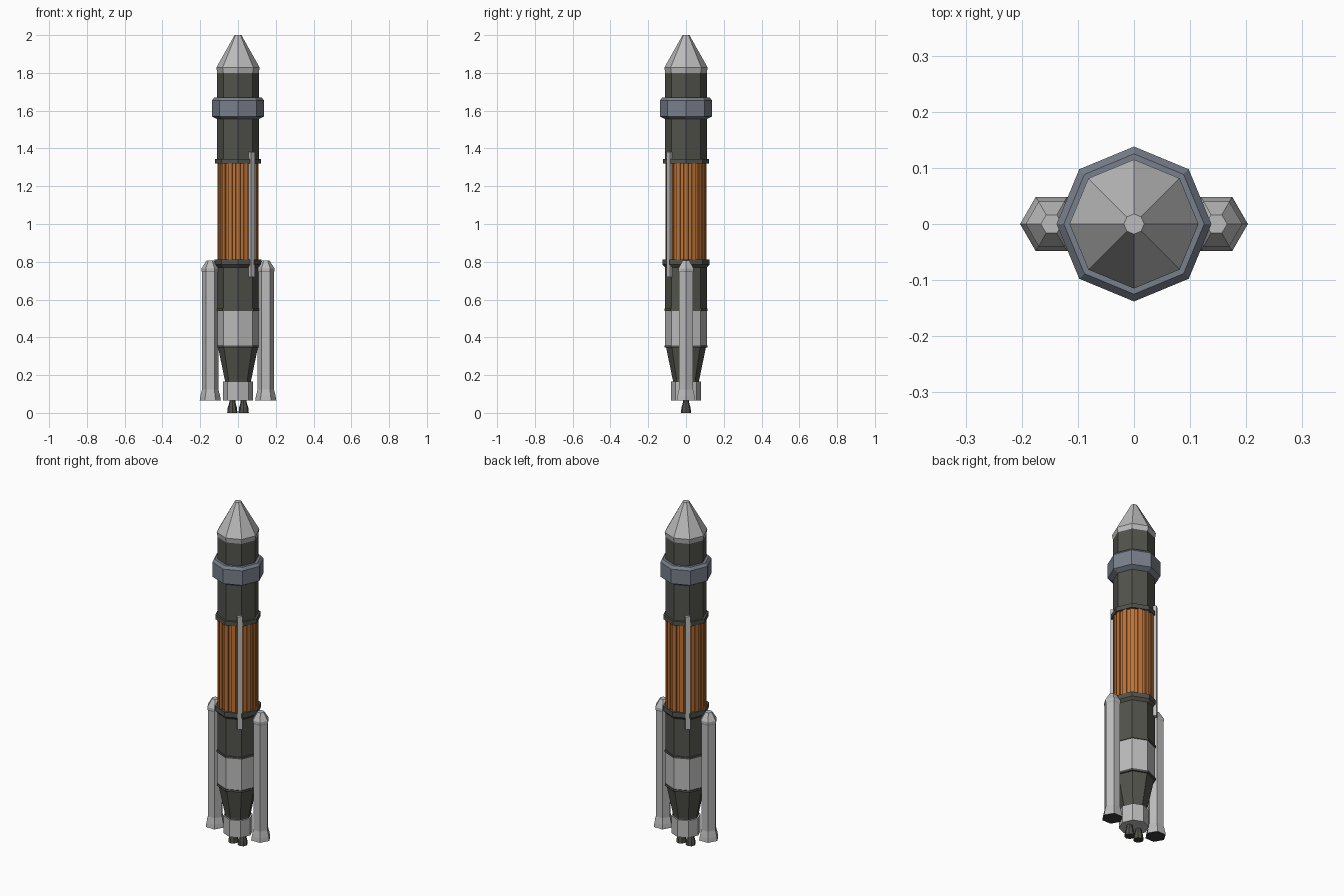
import bpy, bmesh, math
from mathutils import Matrix

if "Cube" in bpy.data.objects:
    bpy.data.objects.remove(bpy.data.objects["Cube"])


def mat(name, r, g, b):
    m = bpy.data.materials.new(name)
    m.diffuse_color = (r, g, b, 1)
    m.use_nodes = True
    m.node_tree.nodes["Principled BSDF"].inputs["Base Color"].default_value = m.diffuse_color
    return m


LIGHT = mat("light_grey", 0.50, 0.50, 0.50)
DARK = mat("dark_olive_grey", 0.085, 0.087, 0.072)
BLUE = mat("blue_grey", 0.19, 0.215, 0.26)
ORANGE = mat("orange", 0.50, 0.165, 0.035)
BLACK = mat("nozzle_dark", 0.045, 0.045, 0.042)


def finish(name, bm, *mats):
    bmesh.ops.recalc_face_normals(bm, faces=bm.faces[:])
    me = bpy.data.meshes.new(name)
    bm.to_mesh(me)
    bm.free()
    for m in mats:
        me.materials.append(m)
    ob = bpy.data.objects.new(name, me)
    bpy.context.collection.objects.link(ob)
    return ob


def lathe(name, profile, *mats, sides=8, x=0.0):
    """Stack of flat-sided rings from (radius, z) pairs, capped at both ends."""
    bm = bmesh.new()
    rings = []
    for r, z in profile:
        rings.append([bm.verts.new((x + r * math.cos(i * math.tau / sides),
                                    r * math.sin(i * math.tau / sides), z))
                      for i in range(sides)])
    for a, b in zip(rings, rings[1:]):
        for i in range(sides):
            j = (i + 1) % sides
            bm.faces.new((a[i], a[j], b[j], b[i]))
    bottom = bm.faces.new(rings[0][::-1])
    bm.faces.new(rings[-1])
    if len(mats) > 1:  # second colour goes on the underside
        bottom.material_index = 1
    return finish(name, bm, *mats)


# core stack, bottom to top
lathe("engine_bay", [(0.079, 0.065), (0.079, 0.165)], LIGHT)
lathe("tail_cone", [(0.070, 0.16), (0.070, 0.175), (0.105, 0.345),
                    (0.114, 0.345), (0.114, 0.357), (0.11, 0.357)], DARK)
lathe("lower_tank", [(0.11, 0.355), (0.11, 0.542)], LIGHT)
lathe("lower_interstage", [(0.115, 0.54), (0.115, 0.552), (0.11, 0.552), (0.11, 0.77),
                           (0.124, 0.785), (0.124, 0.812), (0.108, 0.812)], DARK)
lathe("upper_body", [(0.122, 1.32), (0.122, 1.345), (0.11, 1.345), (0.11, 1.80)], DARK)
lathe("collar_ring", [(0.11, 1.555), (0.138, 1.57), (0.138, 1.655),
                      (0.125, 1.67), (0.11, 1.67)], BLUE)
lathe("nose_cone", [(0.11, 1.80), (0.115, 1.828), (0.018, 2.0)], LIGHT)

# ribbed orange tank: alternating raised and recessed strips
bm = bmesh.new()
ribs, pts = 16, []
for i in range(ribs):
    for f, r in ((-0.27, 0.110), (0.27, 0.110), (0.30, 0.103), (0.70, 0.103)):
        a = (i + f) * math.tau / ribs
        pts.append((r * math.cos(a), r * math.sin(a)))
base = bm.faces.new([bm.verts.new((px, py, 0.805)) for px, py in pts])
top = bmesh.ops.extrude_face_region(bm, geom=[base])["geom"]
bmesh.ops.translate(bm, vec=(0, 0, 0.52),
                    verts=[v for v in top if isinstance(v, bmesh.types.BMVert)])
if not base.is_valid or len(bm.faces) < 4 * ribs + 2:
    bmesh.ops.holes_fill(bm, edges=bm.edges[:], sides=0)
finish("ribbed_tank", bm, ORANGE)

# side boosters and twin engines
for side, s in (("left", -1), ("right", 1)):
    lathe(side + "_booster", [(0.056, 0.065), (0.052, 0.09), (0.043, 0.125), (0.043, 0.745),
                              (0.046, 0.75), (0.046, 0.765), (0.019, 0.808)],
          LIGHT, BLACK, sides=6, x=s * 0.147)
    lathe(side + "_engine", [(0.027, 0.0), (0.024, 0.03), (0.016, 0.055), (0.016, 0.07)],
          DARK, BLACK, sides=8, x=s * 0.03)

# cable ducts on opposite sides
for name, deg in (("front_duct", -50), ("rear_duct", 130)):
    bm = bmesh.new()
    bmesh.ops.create_cube(bm, size=1, matrix=Matrix.Rotation(math.radians(deg), 4, 'Z')
                          @ Matrix.Translation((0.107, 0, 1.05))
                          @ Matrix.Diagonal((0.03, 0.028, 0.66, 1)))
    finish(name, bm, LIGHT)
